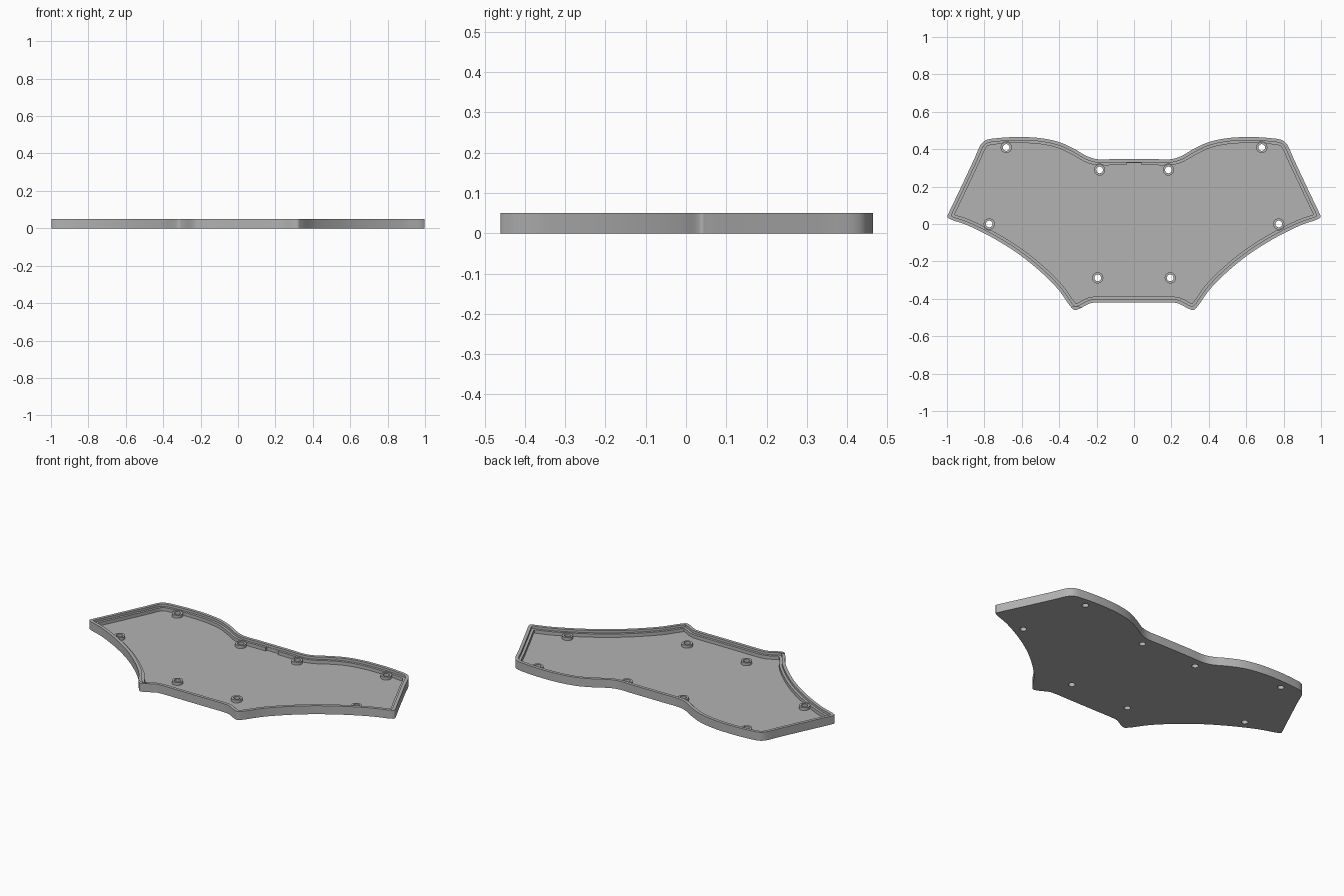
import bpy, bmesh, math
from mathutils import Vector as V

cube = bpy.data.objects.get("Cube")
if cube:
    bpy.data.objects.remove(cube, do_unlink=True)

HEIGHT, LEDGE, BOSS, FLOOR = 0.05, 0.036, 0.033, 0.016
RIM_W, WALL_W = 0.018, 0.032
BOSS_R, HOLE_R, GAP = 0.03, 0.018, 0.032

# Left half of the outline, from the back centre round to the front centre
HALF = [(0, .347), (.1, .347), (.2, .347), (.25, .362), (.32, .402), (.4, .438),
        (.5, .459), (.62, .465), (.72, .46), (.79, .449), (.815, .43), (.86, .335),
        (.94, .165), (.993, .053), (.998, .038), (.985, .027), (.888, -.008),
        (.727, -.09), (.567, -.198), (.412, -.342), (.34, -.44), (.318, -.46),
        (.29, -.452), (.235, -.424), (.2, -.42), (.1, -.42), (0, -.42)]
BOSSES = [V((s * x, y)) for s in (1, -1)
          for x, y in [(.683, .409), (.184, .289), (.774, 0), (.194, -.288)]]


def smooth_loop(pts):
    """Closed centripetal spline through the points."""
    out, n = [], len(pts)
    for i in range(n):
        a, b, c, d = (pts[(i + k) % n] for k in (-1, 0, 1, 2))
        ab, bc, cd = ((q - p).length ** 0.5 for p, q in ((a, b), (b, c), (c, d)))
        m1 = (c - b) + bc * ((b - a) / ab - (c - a) / (ab + bc))
        m2 = (c - b) + bc * ((d - c) / cd - (d - b) / (bc + cd))
        steps = max(5, int((c - b).length / 0.012))
        for k in range(steps):
            t = k / steps
            out.append(b * (2*t**3 - 3*t*t + 1) + m1 * (t**3 - 2*t*t + t)
                       + c * (3*t*t - 2*t**3) + m2 * (t**3 - t*t))
    return out


def inset(pts, dist):
    """Offset a clockwise loop inward, dropping points that cross over."""
    out = []
    for i, p in enumerate(pts):
        t = (pts[(i + 1) % len(pts)] - pts[i - 1]).normalized()
        q = p + V((t.y, -t.x)) * dist
        if min((q - o).length for o in pts) > dist * 0.98:
            out.append(q)
    return out


def circle(centre, radius, n=28):
    return [centre + radius * V((math.cos(2 * math.pi * k / n), math.sin(2 * math.pi * k / n)))
            for k in range(n)]


def ring(bm, pts, z):
    """Closed loop of edges at one height."""
    vs = [bm.verts.new((p.x, p.y, z)) for p in pts]
    for i in range(len(vs)):
        bm.edges.new((vs[i - 1], vs[i]))
    return vs


def wall(bm, low, high):
    for i in range(len(low)):
        bm.faces.new((low[i - 1], low[i], high[i], high[i - 1]))


def cap(bm, loops, up):
    """Fill the flat area between the first loop and the others."""
    edges = [bm.edges.get((l[i - 1], l[i])) for l in loops for i in range(len(l))]
    bmesh.ops.triangle_fill(bm, use_beauty=True, edges=edges, normal=(0, 0, up))


right = [V((-x, y)) for x, y in reversed(HALF[1:-1])]
outline = smooth_loop([V(p) for p in HALF] + right)
rim = inset(outline, RIM_W)
inner = inset(outline, WALL_W)

# Ledge clearance round the bosses
for c in BOSSES:
    inner = [c + (p - c).normalized() * GAP if (p - c).length < GAP else p for p in inner]

# Rectangular notch in the back ledge
NOTCH, NOTCH_Y = 0.04, 0.327
in_notch = [abs(p.x) < NOTCH and p.y > 0 for p in inner]
back_y = next(p.y for p, hit in zip(inner, in_notch) if hit)
kept = sorted((p for p, hit in zip(inner, in_notch) if not hit), key=lambda p: 0) 
start = next(i for i, p in enumerate(kept) if p.x > 0 and p.y > 0)
kept = kept[start:] + kept[:start]
inner = kept + [V((-NOTCH, back_y)), V((-NOTCH, NOTCH_Y)), V((NOTCH, NOTCH_Y)), V((NOTCH, back_y))]

# Tray shell
bm = bmesh.new()
base, top = ring(bm, outline, 0), ring(bm, outline, HEIGHT)
rim_top, rim_low = ring(bm, rim, HEIGHT), ring(bm, rim, LEDGE)
ledge, floor = ring(bm, inner, LEDGE), ring(bm, inner, FLOOR)
wall(bm, base, top)
wall(bm, rim_low, rim_top)
wall(bm, floor, ledge)
cap(bm, [top, rim_top], 1)
cap(bm, [rim_low, ledge], 1)

# Screw bosses with through holes
feet, holes = [], []
for c in BOSSES:
    foot, head = (ring(bm, circle(c, BOSS_R), z) for z in (FLOOR, BOSS))
    hole_low, hole_top = (ring(bm, circle(c, HOLE_R), z) for z in (0, BOSS))
    wall(bm, foot, head)
    wall(bm, hole_low, hole_top)
    cap(bm, [head, hole_top], 1)
    feet.append(foot)
    holes.append(hole_low)
cap(bm, [floor] + feet, 1)
cap(bm, [base] + holes, -1)
bmesh.ops.recalc_face_normals(bm, faces=bm.faces)

mesh = bpy.data.meshes.new("case_tray")
bm.to_mesh(mesh)
bm.free()
tray = bpy.data.objects.new("case_tray", mesh)
bpy.context.collection.objects.link(tray)

# Plain grey plastic
grey = bpy.data.materials.new("grey_plastic")
grey.use_nodes = True
colour = (0.45, 0.45, 0.45, 1)
grey.diffuse_color = colour
grey.node_tree.nodes["Principled BSDF"].inputs["Base Color"].default_value = colour
mesh.materials.append(grey)

bpy.context.view_layer.objects.active = tray
tray.select_set(True)
bpy.ops.object.shade_smooth_by_angle(angle=math.radians(30))
